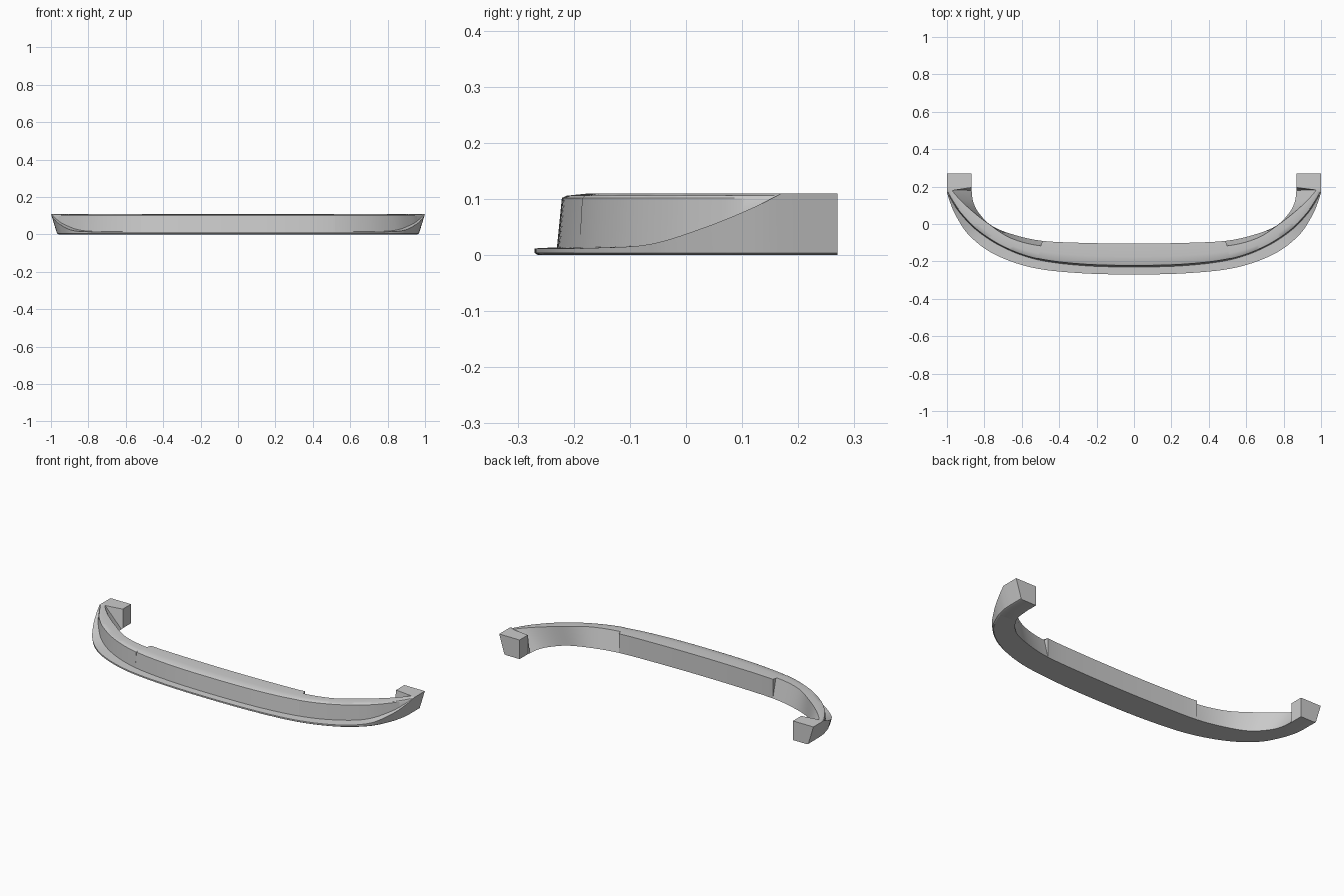
import bpy, bmesh, math
from mathutils import Vector

if "Cube" in bpy.data.objects:
    bpy.data.objects.remove(bpy.data.objects["Cube"])

H = 0.11      # overall height
STEP = 2      # station where the raised centre of the back wall stops
END = 7       # station where the square end block begins

# Half-plan stations: lip edge xy, wall foot xy, inner bottom xy, inner top xy, lip height
STATIONS = [
    (0.00, -.270, 0.00, -.230, 0.00, -.105, 0.00, -.125, .012),
    (0.30, -.262, 0.28, -.222, 0.27, -.101, 0.27, -.123, .012),
    (0.55, -.232, 0.52, -.190, 0.49, -.090, 0.49, -.118, .012),
    (0.75, -.160, 0.70, -.125, 0.64, -.058, 0.66, -.075, .013),
    (0.88, -.062, 0.84, -.035, 0.76, -.010, 0.79, 0.010, .020),
    (0.95, 0.040, 0.93, 0.058, 0.83, 0.060, 0.88, 0.082, .052),
    (.985, 0.120, .977, 0.130, 0.86, 0.120, 0.94, 0.140, .085),
    (1.00, 0.170, .997, 0.172, .868, 0.180, .975, 0.182, .110),
    (1.00, 0.200, .997, 0.200, 0.87, 0.195, 0.87, 0.195, .110),
    (1.00, 0.270, .997, 0.270, 0.87, 0.270, 0.87, 0.270, .110),
]


def sample(t):
    """Smooth curve through the stations, straight along the end block."""
    i = min(int(t), len(STATIONS) - 2)
    u = t - i
    b, c = STATIONS[i], STATIONS[i + 1]
    if i >= END:
        return [p + (q - p) * u for p, q in zip(b, c)]
    if i:
        a = STATIONS[i - 1]
    else:
        a = [-v if k in (0, 2, 4, 6) else v for k, v in enumerate(c)]
    d = STATIONS[i + 2] if i + 2 <= END else c
    return [0.5 * (2*q + (r - p)*u + (2*p - 5*q + 4*r - s)*u*u + (3*q - p - 3*r + s)*u**3)
            for p, q, r, s in zip(a, b, c, d)]


def ring(t, centre):
    """Cross-section: bottom, lip, recessed wall, rounded shoulder, back wall."""
    v = sample(t)
    lip, wall, inner, top = (Vector((v[k], v[k + 1])) for k in (0, 2, 4, 6))
    lz = min(v[8], H)
    if centre:
        top = inner
    k = max(0, (lz - .012) / .098)
    pts = [
        (inner, 0),
        (lip.lerp(inner, .04 + .28 * k), 0),
        (lip.lerp(inner, .25 * k), .004),
        (lip, lz),
        (wall, min(lz + .002, H)),
        (wall.lerp(top, .07), max(.102, lz)),
        (wall.lerp(top, .14), max(.106, lz)),
        (wall.lerp(top, .45), H),
        (top, H),
    ]
    return [Vector((p.x, p.y, z)) for p, z in pts]


# Stations along one half, doubled at the step in the back wall
half = [ring(j / 8, True) for j in range(STEP * 8 + 1)]
half += [ring(j / 8, False) for j in range(STEP * 8, END * 8 + 1)]
half += [ring(t, False) for t in (END + 1, END + 2)]
mirrored = [[Vector((-p.x, p.y, p.z)) for p in r] for r in half[:0:-1]]
rings = mirrored + half

# Front lip: loft of all sections with closed ends
bm = bmesh.new()
loops = [[bm.verts.new(p) for p in r] for r in rings]
n = len(loops[0])
for a, b in zip(loops, loops[1:]):
    for i in range(n):
        j = (i + 1) % n
        bm.faces.new((a[i], a[j], b[j], b[i]))
bm.faces.new(loops[0])
bm.faces.new(loops[-1])
bmesh.ops.remove_doubles(bm, verts=bm.verts, dist=1e-5)
bmesh.ops.recalc_face_normals(bm, faces=bm.faces)
mesh = bpy.data.meshes.new("bumper_lip")
bm.to_mesh(mesh)
bm.free()
obj = bpy.data.objects.new("bumper_lip", mesh)
bpy.context.collection.objects.link(obj)
bpy.context.view_layer.objects.active = obj
obj.select_set(True)
bpy.ops.object.shade_smooth_by_angle(angle=math.radians(30))
